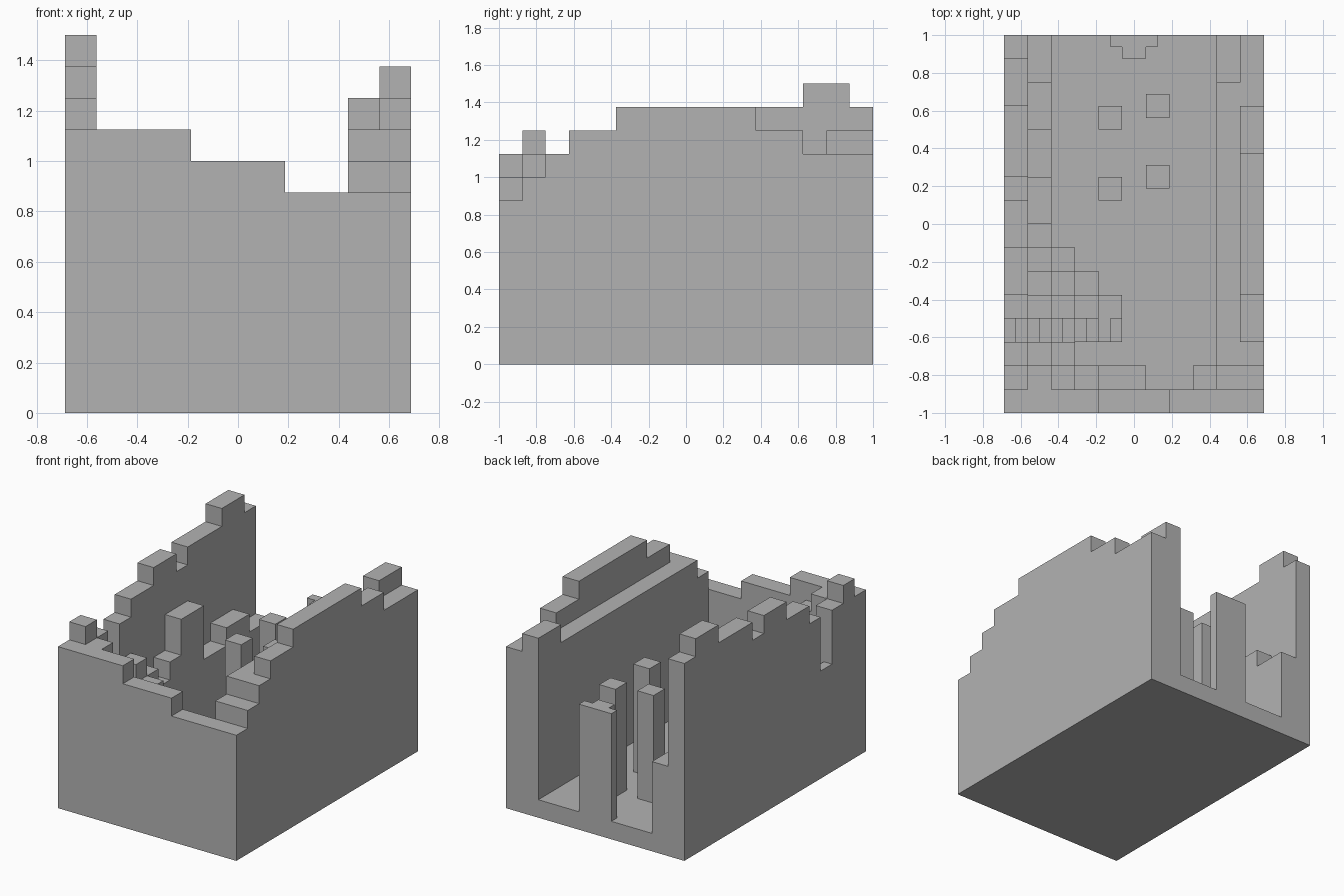
import bpy
import bmesh
from mathutils import Vector

U = 0.125                      # one block
ORIGIN = Vector((-5.5, -8, 0))  # front right corner of the block grid

cube = bpy.data.objects.get("Cube")
if cube:
    bpy.data.objects.remove(cube, do_unlink=True)

stone = bpy.data.materials.new("grey_stone")
stone.use_nodes = True
GREY = (0.45, 0.45, 0.45, 1)
stone.diffuse_color = GREY
stone.node_tree.nodes["Principled BSDF"].inputs["Base Color"].default_value = GREY


def stepped(name, axis, side, start, runs, base=0, thick=1):
    """Wall along an axis with a stepped top; runs are (length, height)."""
    outline = [(start, base)]
    at = start
    for length, height in runs:
        outline += [(at, height), (at + length, height)]
        at += length
    outline.append((at, base))
    bm = bmesh.new()
    verts = []
    for a, z in outline:
        p = (a, side, z) if axis == "x" else (side, a, z)
        verts.append(bm.verts.new((Vector(p) + ORIGIN) * U))
    face = bm.faces.new(verts)
    push = Vector((0, thick, 0) if axis == "x" else (thick, 0, 0)) * U
    moved = bmesh.ops.extrude_face_region(bm, geom=[face])["geom"]
    bmesh.ops.translate(bm, vec=push,
                        verts=[v for v in moved if isinstance(v, bmesh.types.BMVert)])
    bmesh.ops.recalc_face_normals(bm, faces=bm.faces)
    mesh = bpy.data.meshes.new(name)
    bm.to_mesh(mesh)
    bm.free()
    mesh.materials.append(stone)
    obj = bpy.data.objects.new(name, mesh)
    bpy.context.collection.objects.link(obj)
    return obj


def block(name, x, y, width, depth, top, base=1):
    return stepped(name, "x", y, x, [(width, top)], base, depth)


# Floor
block("floor", 1, 1, 9, 15, 1, 0)

# Outer walls with crumbled tops
stepped("front_wall", "x", 0, 0, [(4, 9), (3, 8), (4, 7)])
stepped("right_wall", "y", 0, 1,
        [(1, 10), (1, 9), (1, 5), (1, 9), (2, 10), (2, 11), (1, 10),
         (3, 11), (2, 12), (1, 11)])
stepped("left_wall", "y", 10, 1,
        [(1, 8), (1, 9), (2, 10), (6, 11), (2, 10), (3, 9)])

# Inner wall layer
stepped("left_inner_wall", "y", 9, 1, [(1, 8), (12, 9), (2, 10)], 1)
stepped("right_inner_wall", "y", 1, 4,
        [(1, 7), (1, 6), (1, 5), (1, 6), (2, 8), (2, 5), (2, 6), (2, 5)], 1)
stepped("front_inner_wall", "x", 1, 1, [(1, 9), (1, 8), (1, 7), (2, 5)], 1)
block("front_corner_block", 8, 1, 1, 1, 5)
stepped("stair_front_rubble", "x", 2, 1, [(1, 7), (1, 5)], 1)

# Stair rising through the gap in the right wall
stepped("stair_top", "x", 3, 0, [(0.5, 6), (0.5, 5.5)], 5)
stepped("stair", "x", 3, 1, [(0.5, 5 - n / 2) for n in range(8)], 1)

# Rubble heap behind the stair
stepped("rubble_front", "x", 4, 2, [(1, 6), (1, 5), (1, 2)], 1)
stepped("rubble_middle", "x", 5, 2, [(1, 4), (1, 3)], 1)
block("rubble_back", 2, 6, 1, 1, 3)

# Free-standing pillars
for x, y, name in ((4, 9, "right_front"), (4, 12, "right_back"),
                   (6, 9.5, "left_front"), (6, 12.5, "left_back")):
    block(name + "_pillar", x, y, 1, 1, 7)

# Door post in the open back, T-shaped in plan
block("back_post", 4.5, 15.5, 2, 0.5, 7)
block("back_post_rib", 5, 15, 1, 0.5, 7)
